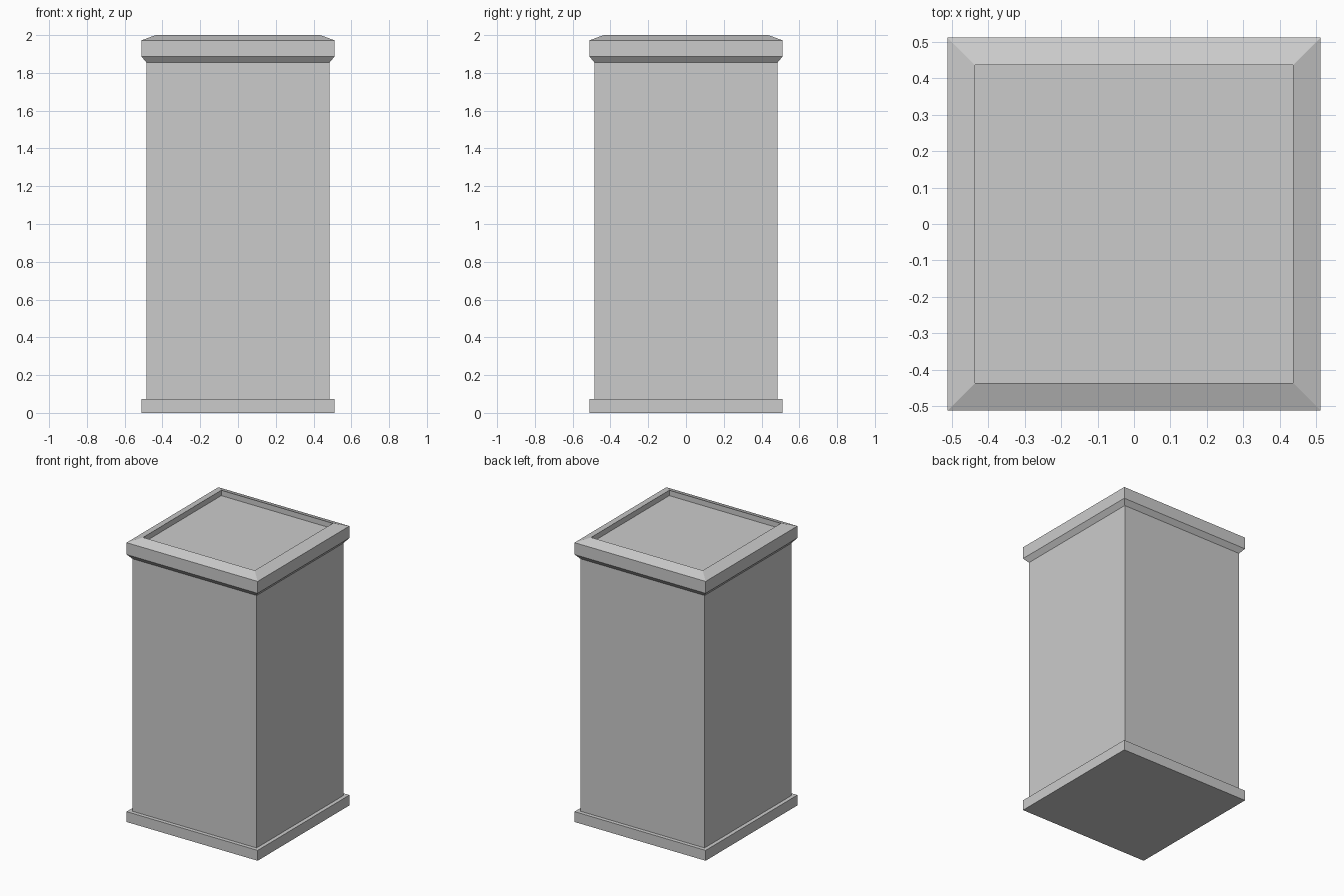
import bpy, bmesh

if "Cube" in bpy.data.objects:
    bpy.data.objects.remove(bpy.data.objects["Cube"])


def square_loft(name, rings, cap_start=False, cap_end=False):
    """Skin a stack of square rings given as (half_width, z), outside faces only."""
    bm = bmesh.new()
    loops = [[bm.verts.new((sx * h, sy * h, z))
              for sx, sy in ((-1, -1), (1, -1), (1, 1), (-1, 1))]
             for h, z in rings]
    for a, b in zip(loops, loops[1:]):
        for i in range(4):
            j = (i + 1) % 4
            bm.faces.new((a[i], a[j], b[j], b[i]))
    if cap_start:
        bm.faces.new(loops[0][::-1])
    if cap_end:
        bm.faces.new(loops[-1])
    mesh = bpy.data.meshes.new(name)
    bm.to_mesh(mesh)
    bm.free()
    obj = bpy.data.objects.new(name, mesh)
    bpy.context.collection.objects.link(obj)
    return obj


OUTER, BODY, RIM = 0.512, 0.485, 0.436
BASE_TOP, BODY_TOP = 0.073, 1.855

# Base plinth with its narrow ledge
square_loft("base_plinth", [(OUTER, 0), (OUTER, BASE_TOP), (BODY, BASE_TOP)],
            cap_start=True)

# Plain square body
square_loft("body", [(BODY, BASE_TOP), (BODY, BODY_TOP)])

# Flared lid with sloped rim and recessed top panel
square_loft("lid", [(BODY, BODY_TOP), (OUTER, 1.888), (OUTER, 1.972),
                    (RIM, 2.0), (RIM, 1.962)], cap_end=True)
